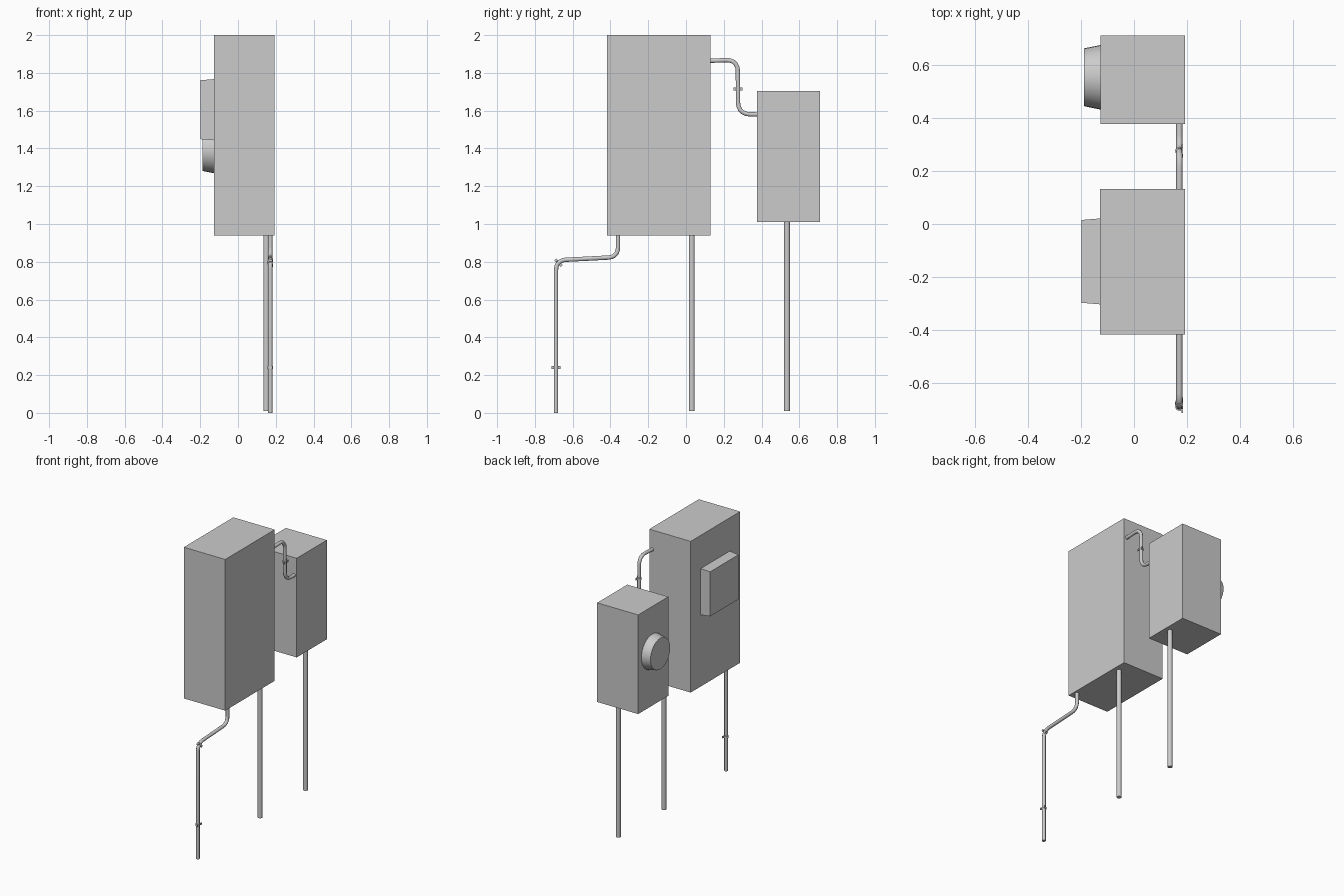
import bpy, bmesh, math
from mathutils import Vector, Matrix

if "Cube" in bpy.data.objects:
    bpy.data.objects.remove(bpy.data.objects["Cube"])


def finish(name, bm, smooth=False):
    bmesh.ops.recalc_face_normals(bm, faces=bm.faces)
    mesh = bpy.data.meshes.new(name)
    bm.to_mesh(mesh)
    bm.free()
    obj = bpy.data.objects.new(name, mesh)
    bpy.context.collection.objects.link(obj)
    if smooth:
        shade(obj)
    return obj


def shade(obj):
    bpy.ops.object.select_all(action='DESELECT')
    obj.select_set(True)
    bpy.context.view_layer.objects.active = obj
    bpy.ops.object.shade_smooth_by_angle(angle=math.radians(50))


def box(name, lo, hi, inset=0):
    """Box between two corners; inset tapers the -x face."""
    lo, hi = Vector(lo), Vector(hi)
    bm = bmesh.new()
    bmesh.ops.create_cube(bm, size=1)
    for v in bm.verts:
        v.co = (lo + hi) / 2 + v.co * (hi - lo)
    for v in bm.verts:
        if inset and v.co.x < (lo.x + hi.x) / 2:
            v.co.y += inset if v.co.y < (lo.y + hi.y) / 2 else -inset
            v.co.z += inset if v.co.z < (lo.z + hi.z) / 2 else -inset
    return finish(name, bm)


def pipe(name, x, corners, r, bend=0.06, steps=5):
    """Round pipe along (y, z) corners with filleted bends."""
    pts = [Vector((x, y, z)) for y, z in corners]
    path = [pts[0]]
    for a, b, c in zip(pts, pts[1:], pts[2:]):
        p, q = b + (a - b).normalized() * bend, b + (c - b).normalized() * bend
        for i in range(steps + 1):
            t = i / steps
            w = 2 * t * (1 - t) * 0.83          # nearly circular corner
            d = (1 - t) ** 2 + t ** 2 + w
            path.append(((1 - t) ** 2 * p + w * b + t ** 2 * q) / d)
    path.append(pts[-1])
    cu = bpy.data.curves.new(name, 'CURVE')
    cu.dimensions = '3D'
    cu.bevel_depth = r
    cu.bevel_resolution = 3
    cu.use_fill_caps = True
    sp = cu.splines.new('POLY')
    sp.points.add(len(path) - 1)
    for sp_pt, co in zip(sp.points, path):
        sp_pt.co = (*co, 1)
    obj = bpy.data.objects.new(name, cu)
    bpy.context.collection.objects.link(obj)
    bpy.ops.object.select_all(action='DESELECT')
    obj.select_set(True)
    bpy.context.view_layer.objects.active = obj
    bpy.ops.object.convert(target='MESH')
    shade(bpy.context.view_layer.objects.active)


def clip(name, x, y, z, tilt=0):
    """Saddle strap over a pipe with a flat ear on each side."""
    def side(r, wall, ear):
        arc = [(-r * math.sin(a), -r * math.cos(a))
               for a in (math.pi * (0.5 - i / 8) for i in range(9))]
        return [(-ear, wall), (-r, wall)] + arc + [(r, wall), (ear, wall)]
    outer, inner = side(0.016, 0.008, 0.024), side(0.0115, 0.013, 0.024)
    bm = bmesh.new()
    rows = [[bm.verts.new((d, u, h)) for u, d in prof]
            for prof, h in ((outer, -.007), (inner, -.007), (inner, .007), (outer, .007))]
    for j in range(4):
        a, b = rows[j], rows[(j + 1) % 4]
        for i in range(len(a) - 1):
            bm.faces.new((a[i], a[i + 1], b[i + 1], b[i]))
    for e in (0, -1):
        bm.faces.new([row[e] for row in rows])
    bm.transform(Matrix.Translation((x, y, z)) @ Matrix.Rotation(tilt, 4, 'X'))
    finish(name, bm)


# Cabinets and the raised panel
box("large_cabinet", (-0.128, -0.417, 0.94), (0.193, 0.131, 2.0))
box("small_cabinet", (-0.126, 0.376, 1.01), (0.192, 0.71, 1.705))
box("raised_panel", (-0.198, -0.303, 1.443), (-0.126, 0.021, 1.767), inset=0.006)

# Round dial, tapering outwards
bm = bmesh.new()
bmesh.ops.create_cone(bm, cap_ends=True, segments=32, radius1=0.122, radius2=0.109, depth=0.064)
bm.transform(Matrix.Translation((-0.156, 0.553, 1.39)) @ Matrix.Rotation(-math.pi / 2, 4, 'Y'))
finish("dial", bm, True)

# Straight conduits below each cabinet
for name, y, top in (("large_conduit", 0.031, 0.945), ("small_conduit", 0.535, 1.015)):
    pipe(name, 0.15, [(y, 0.01), (y, top)], 0.016)

# Bent cables
CX = 0.171
pipe("lower_cable", CX, [(-0.688, 0), (-0.688, 0.808), (-0.36, 0.825), (-0.36, 0.945)], 0.012, 0.05)
pipe("upper_cable", CX, [(0.125, 1.864), (0.274, 1.87), (0.276, 1.582), (0.38, 1.58)], 0.012)

# Cable clips
clip("lower_clip", CX, -0.688, 0.24)
clip("bend_clip", CX, -0.675, 0.795, -math.pi / 4)
clip("upper_clip", CX, 0.275, 1.715)
